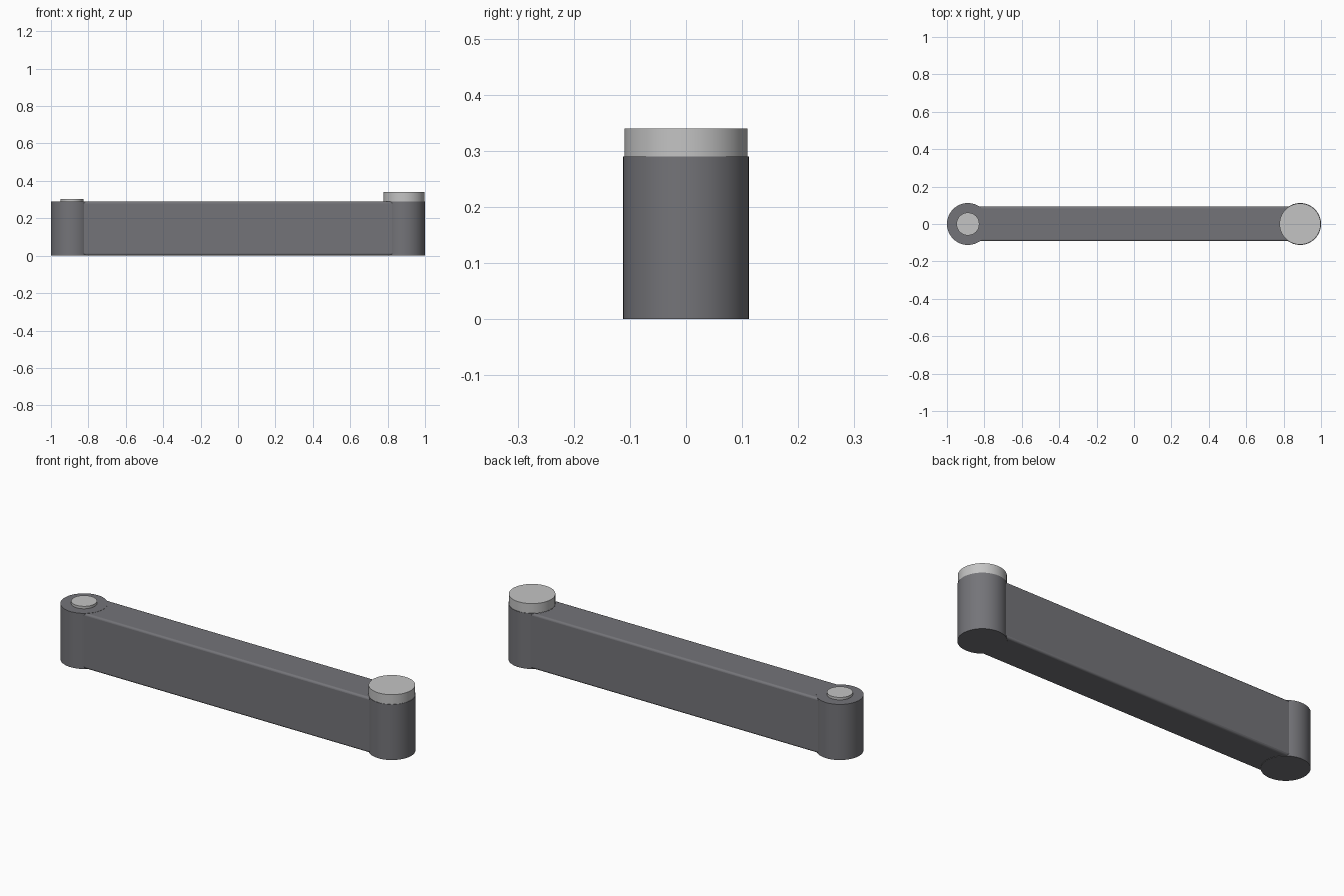
import bpy
import math

cube = bpy.data.objects.get("Cube")
if cube:
    bpy.data.objects.remove(cube, do_unlink=True)


def material(name, rgb):
    m = bpy.data.materials.new(name)
    m.use_nodes = True
    m.diffuse_color = (*rgb, 1)
    bsdf = next(n for n in m.node_tree.nodes if n.type == 'BSDF_PRINCIPLED')
    bsdf.inputs["Base Color"].default_value = (*rgb, 1)
    return m


dark = material("dark grey", (0.175, 0.175, 0.19))
light = material("light grey", (0.55, 0.55, 0.55))


def cylinder(name, x, radius, z0, z1, mat):
    bpy.ops.mesh.primitive_cylinder_add(vertices=64, radius=radius, depth=z1 - z0,
                                        location=(x, 0, (z0 + z1) / 2))
    obj = bpy.context.object
    obj.name = name
    obj.data.materials.append(mat)
    bpy.ops.object.shade_smooth_by_angle(angle=math.radians(30))
    return obj


END = 0.888      # distance of each pivot from the middle
TOP = 0.29       # height of the arm

# Arm body with softened long edges, ending inside the round hubs
bpy.ops.mesh.primitive_cube_add(size=1, location=(0, 0.001, 0.1455))
arm = bpy.context.object
arm.name = "arm_bar"
arm.scale = (2 * END, 0.186, 0.287)
bpy.ops.object.transform_apply(location=False, rotation=False, scale=True)
arm.data.materials.append(dark)
bevel = arm.modifiers.new("soft_edges", 'BEVEL')
bevel.width = 0.01
bevel.segments = 3
bpy.ops.object.shade_smooth_by_angle(angle=math.radians(40))

# Round hubs at both ends
cylinder("right_hub", -END, 0.112, 0, TOP, dark)
cylinder("left_hub", END, 0.112, 0, TOP, dark)

# Small pin on one hub, wide cap on the other
cylinder("pivot_pin", -END, 0.061, TOP - 0.02, 0.303, light)
cylinder("pivot_cap", END, 0.11, TOP, 0.34, light)
